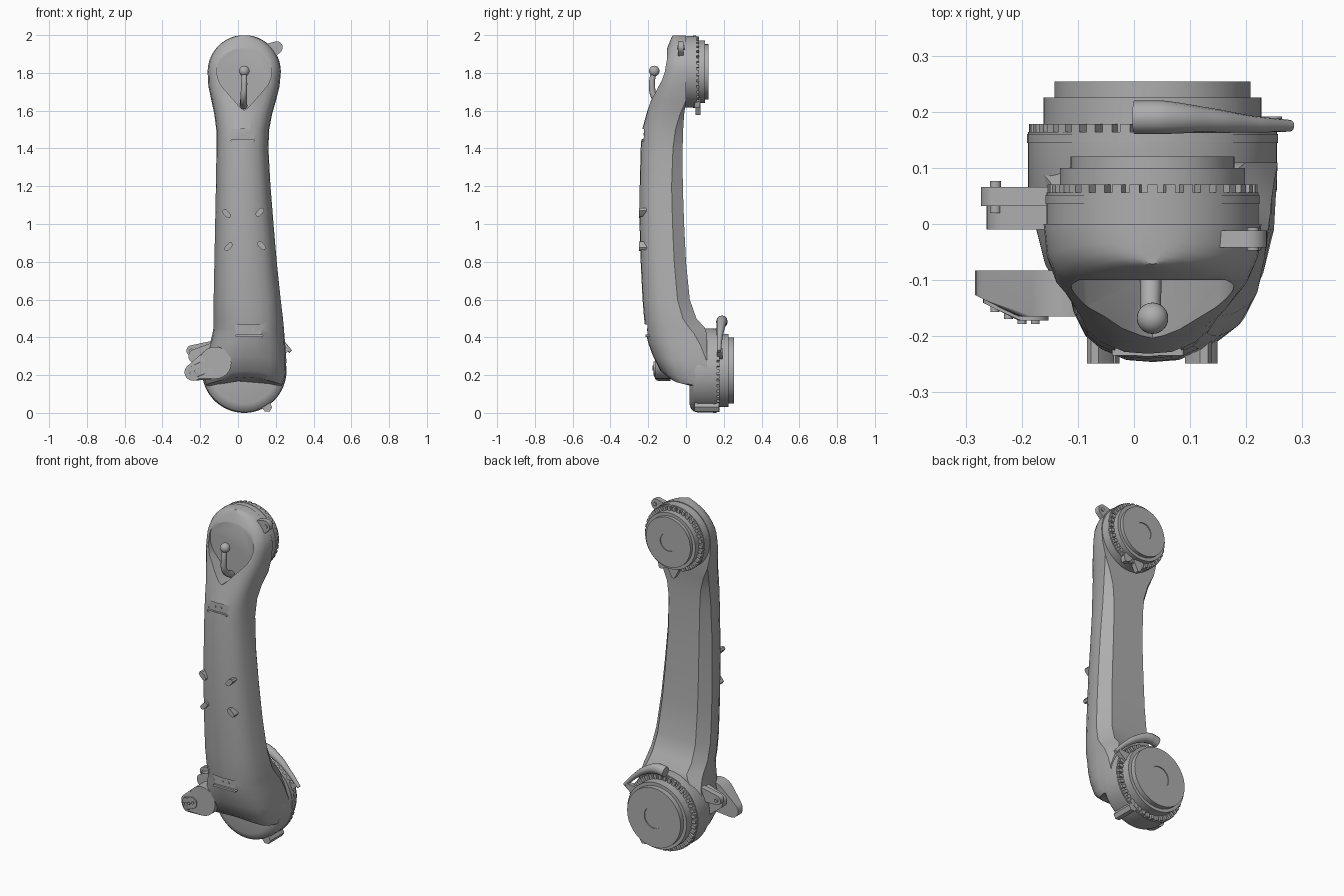
import bpy, bmesh, math
from mathutils import Vector

if "Cube" in bpy.data.objects:
    bpy.data.objects.remove(bpy.data.objects["Cube"])

grey = bpy.data.materials.new("satin_grey")
grey.use_nodes = True
GREY = (0.42, 0.42, 0.42, 1)
grey.diffuse_color = GREY
grey.node_tree.nodes["Principled BSDF"].inputs["Base Color"].default_value = GREY

CX = 0.033
TOP_Z, TOP_R = 1.806, 0.194
LOW_Z, LOW_R = 0.224, 0.222


def finish(name, bm, angle=30):
    bmesh.ops.recalc_face_normals(bm, faces=bm.faces)
    mesh = bpy.data.meshes.new(name)
    bm.to_mesh(mesh)
    bm.free()
    mesh.materials.append(grey)
    obj = bpy.data.objects.new(name, mesh)
    bpy.context.collection.objects.link(obj)
    smooth(obj, angle)
    return obj


def smooth(obj, angle=30):
    bpy.ops.object.select_all(action="DESELECT")
    obj.select_set(True)
    bpy.context.view_layer.objects.active = obj
    bpy.ops.object.shade_smooth_by_angle(angle=math.radians(angle))


def loft(name, rings):
    bm = bmesh.new()
    loops = [[bm.verts.new(p) for p in ring] for ring in rings]
    n = len(loops[0])
    for a, b in zip(loops, loops[1:]):
        for i in range(n):
            bm.faces.new((a[i], a[(i + 1) % n], b[(i + 1) % n], b[i]))
    bm.faces.new(loops[0])
    bm.faces.new(loops[-1])
    return finish(name, bm)


def lathe(name, profile, z, steps=72):
    """Revolve (radius, y) pairs around a joint axis."""
    bm = bmesh.new()
    verts = [bm.verts.new((CX + r, y, z)) for r, y in profile]
    edges = [bm.edges.new(pair) for pair in zip(verts, verts[1:])]
    bmesh.ops.spin(bm, geom=verts + edges, cent=(CX, 0, z), axis=(0, 1, 0),
                   angle=math.tau, steps=steps)
    bmesh.ops.remove_doubles(bm, verts=bm.verts, dist=0.0002)
    return finish(name, bm)


def hull(name, points):
    bm = bmesh.new()
    for p in points:
        bm.verts.new(p)
    bmesh.ops.convex_hull(bm, input=bm.verts)
    return finish(name, bm)


def capsule(name, p, q, rp, rq, front, back, n=24):
    """Rounded bar in the xz plane; front and back give y for each x."""
    pts = []
    for (x, z), r in ((p, rp), (q, rq)):
        for i in range(n):
            a = math.tau * i / n
            px, pz = x + r * math.cos(a), z + r * math.sin(a)
            pts += [(px, front(px), pz), (px, back(px), pz)]
    return hull(name, pts)


def flat(y):
    return lambda x: y


def disc(name, x, z, r, y0, y1, n=16):
    return capsule(name, (x, z), (x, z), r, r, flat(y0), flat(y1), n)


def tube(name, pts, radius):
    """Bent round bar; each point is (x, y, z, relative radius)."""
    curve = bpy.data.curves.new(name, "CURVE")
    curve.dimensions = "3D"
    curve.bevel_depth, curve.bevel_resolution = radius, 4
    curve.use_fill_caps = True
    line = curve.splines.new("BEZIER")
    line.bezier_points.add(len(pts) - 1)
    for point, (x, y, z, r) in zip(line.bezier_points, pts):
        point.co, point.radius = (x, y, z), r
        point.handle_left_type = point.handle_right_type = "AUTO"
    curve.materials.append(grey)
    obj = bpy.data.objects.new(name, curve)
    bpy.context.collection.objects.link(obj)
    return obj


def carve(obj, cutter):
    mod = obj.modifiers.new("cut", "BOOLEAN")
    mod.operation, mod.solver, mod.object = "DIFFERENCE", "EXACT", cutter
    bpy.context.view_layer.objects.active = obj
    bpy.ops.object.modifier_apply(modifier="cut")
    bpy.data.objects.remove(cutter)


# Arm shell: z, left edge, right edge, front y, back y, back chamfer
stations = [
    (.135, -.17, .236, .00, .11, 0), (.15, -.175, .24, -.09, .11, 0),
    (.19, -.185, .253, -.135, .11, 0), (.28, -.18, .256, -.175, .11, 0),
    (.36, -.15, .25, -.2, .11, .1), (.42, -.135, .245, -.212, .11, .2),
    (.45, -.13, .243, -.216, .1, .25), (.5, -.13, .238, -.222, .055, .25),
    (.6, -.129, .226, -.23, .02, .25), (.8, -.125, .205, -.24, .0, .25),
    (1.0, -.121, .188, -.246, -.01, .25), (1.2, -.117, .172, -.245, -.017, .25),
    (1.4, -.114, .161, -.24, -.018, .22), (1.5, -.115, .165, -.232, -.015, .18),
    (1.58, -.125, .18, -.21, -.01, .1), (1.65, -.14, .2, -.19, 0, 0),
    (1.73, -.157, .22, -.163, 0, 0),
]
for i in range(11):
    a = math.radians(84) * i / 10
    w, z = TOP_R * math.cos(a), TOP_Z + TOP_R * math.sin(a)
    stations.append((z, CX - w, CX + w, -.137 + .066 * math.sin(a) ** 1.3, 0, 0))


def section(z, xl, xr, yf, yb, c):
    half = [(0, 0), (.3, .015), (.6, .1), (.78, .2), (.9, .36), (.97, .58),
            (1, .99 - c), (1 - c * 1.2, 1)]
    outline = half + [(-u, v) for u, v in reversed(half[1:])]
    lift = .04 * max(0, 1 - (z - .135) / .3)
    mid, w = (xl + xr) / 2, (xr - xl) / 2
    return [(mid + u * w, yf + v * (yb - yf), z + lift * (1 - u * u) * (1 - v))
            for u, v in outline]


shell = loft("arm_shell", [section(*s) for s in stations])

# Teardrop recess and two shallow service slots
drop = [(CX + .145 * math.cos(math.radians(t)), 1.811 + .145 * math.sin(math.radians(t)))
        for t in range(-35, 216, 5)]
drop += [(CX - .02, 1.615), (CX, 1.603), (CX + .02, 1.615)]
carve(shell, loft("recess_cutter", [[(x, y, z) for x, z in drop] for y in (-.4, -.1)]))
for x, z, y, w in ((.025, 1.475, -.222, .07), (.06, .44, -.203, .08)):
    box = [(x + sx * (w - (.012 if sz < 0 else 0)), yy, z + sz * .028)
           for sx in (-1, 1) for sz in (-1, 1) for yy in (-.4, y)]
    carve(shell, hull("slot_cutter", box))
    capsule("slot_lip", (x - w + .012, z - .032), (x + w - .012, z - .032), .006, .006,
            flat(y - .012), flat(y + .03))
    for dx in (-.02, .02):
        disc("slot_screw", x + dx, z, .006, y - .004, y + .02)
smooth(shell)

# Control stick with a ball in the recess
tube("stick", [(CX - .003, -.1, 1.625, 1.2), (CX - .003, -.165, 1.67, 1.1),
               (CX, -.18, 1.74, 1), (CX, -.17, 1.81, .9)], .016)
bpy.ops.mesh.primitive_uv_sphere_add(radius=.028, segments=24, ring_count=14,
                                     location=(CX, -.168, 1.81))
ball = bpy.context.object
ball.name = "stick_ball"
ball.data.materials.append(grey)
smooth(ball, 60)


# Joint hubs with stepped rims
def joint(label, z, r, rounded, y0, y1, y2, y3, r2, r3):
    start = [(0, y0), (r - .045, y0), (r - .02, y0 + .008), (r - .006, y0 + .022),
             (r, y0 + .045)] if rounded else [(0, y0), (r, y0)]
    lathe(label + "_hub", start + [
        (r, y1), (r2, y1), (r2, y2), (r3, y2), (r3, y3), (r3 * .36, y3),
        (r3 * .36, y3 - .005), (0, y3 - .005)], z)
    # Ring of locking teeth
    bm = bmesh.new()
    count = round(r * 190)
    for i in range(count):
        a = math.tau * i / count
        out, side = Vector((math.cos(a), 0, math.sin(a))), Vector((-math.sin(a), 0, math.cos(a)))
        base = Vector((CX, 0, z))
        quads = [[bm.verts.new(base + out * d + side * s * .009 + Vector((0, y, 0)))
                  for d, s in ((r2 - .003, -1), (r - .002, -1), (r - .002, 1), (r2 - .003, 1))]
                 for y in (y1 - .003, y1 + .014)]
        bm.faces.new(quads[0])
        bm.faces.new(quads[1])
        for k in range(4):
            m = (k + 1) % 4
            bm.faces.new((quads[0][k], quads[0][m], quads[1][m], quads[1][k]))
    finish(label + "_teeth", bm)
    # Seam groove shown as a thin raised band
    lathe(label + "_band", [(r - .01, y1 - .004), (r + .002, y1 - .004),
                            (r + .002, y1 - .02), (r - .01, y1 - .02)], z)


joint("upper_joint", TOP_Z, .189, False, -.02, .056, .1, .12, .165, .146)
joint("lower_joint", LOW_Z, LOW_R, True, .018, .164, .225, .254, .194, .175)

# Clevis ears on the right side of the lower joint
slope = lambda x: max(-.165, -.268 - .5 * x)
capsule("front_ear", (-.238, .215), (-.12, .265), .045, .085, slope, flat(-.083))
capsule("rear_ear", (-.225, .3), (-.1, .28), .038, .1, flat(-.01), flat(.035))
capsule("ear_cover", (-.236, .216), (-.185, .24), .033, .033,
        lambda x: slope(x) - .007, lambda x: slope(x) + .01)
for i in range(4):
    x = -.248 + i * .024
    disc("ear_screw", x, .211 + i * .011, .008, slope(x) - .013, slope(x), 12)

# Latches, lever and index tabs
capsule("lower_latch", (-.245, .33), (-.14, .34), .028, .04, flat(.032), flat(.066))
disc("lower_latch_pin", -.247, .33, .01, .02, .077)
capsule("upper_latch", (.205, 1.935), (.14, 1.9), .032, .05, flat(-.042), flat(-.012))
disc("upper_latch_pin", .212, 1.935, .011, -.047, -.006)
tube("clamp_lever", [(0, .19, .48, 1), (.05, .19, .485, 1), (.13, .185, .455, .75),
                     (.21, .178, .395, .5), (.278, .175, .325, .35)], .03)
capsule("lever_root", (.25, .33), (.2, .31), .014, .03, flat(.165), flat(.192))
capsule("lower_tab", (.155, .03), (.13, .07), .026, .03, flat(.045), flat(.175), 6)
capsule("upper_tab", (.03, 1.59), (.03, 1.63), .014, .035, flat(.05), flat(.078), 6)
capsule("upper_side_tab", (.115, 1.625), (.1, 1.65), .014, .03, flat(.045), flat(.075), 6)

# Mounting pegs on the front
for x, z, tilt in ((-.06, 1.055, -1), (.115, 1.062, 1), (-.05, .88, 1), (.125, .885, -1)):
    capsule("peg", (x - .01, z - .01 * tilt), (x + .01, z + .01 * tilt), .014, .014,
            flat(-.249), flat(-.2), 6)
